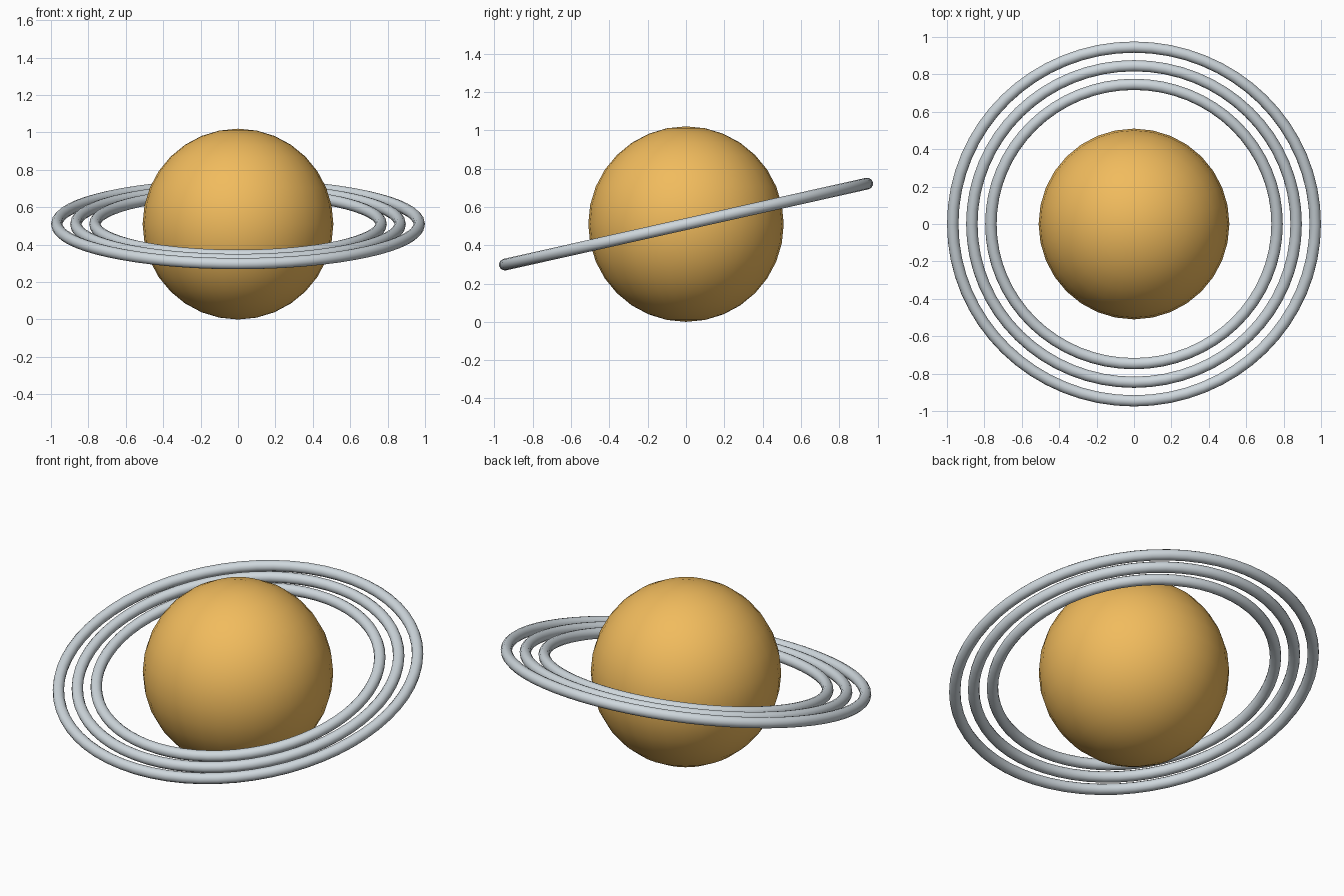
import bpy

if "Cube" in bpy.data.objects:
    bpy.data.objects.remove(bpy.data.objects["Cube"])

CENTRE = (0, 0, 0.51)
TILT = 0.22  # ring plane leans up toward the back


def finish(name, colour):
    obj = bpy.context.object
    obj.name = name
    bpy.ops.object.shade_smooth()
    mat = bpy.data.materials.new(name + "_colour")
    mat.diffuse_color = colour
    mat.use_nodes = True
    mat.node_tree.nodes["Principled BSDF"].inputs["Base Color"].default_value = mat.diffuse_color
    obj.data.materials.append(mat)


# Planet body
bpy.ops.mesh.primitive_uv_sphere_add(segments=32, ring_count=16, radius=0.51, location=CENTRE)
finish("planet", (0.88, 0.50, 0.11, 1))

# Three concentric tilted rings
for i, radius in enumerate((0.765, 0.867, 0.969)):
    bpy.ops.mesh.primitive_torus_add(
        major_radius=radius, minor_radius=0.0306,
        major_segments=64, minor_segments=12,
        location=CENTRE, rotation=(TILT, 0, 0))
    finish(f"ring_{i + 1}", (0.62, 0.68, 0.72, 1))
